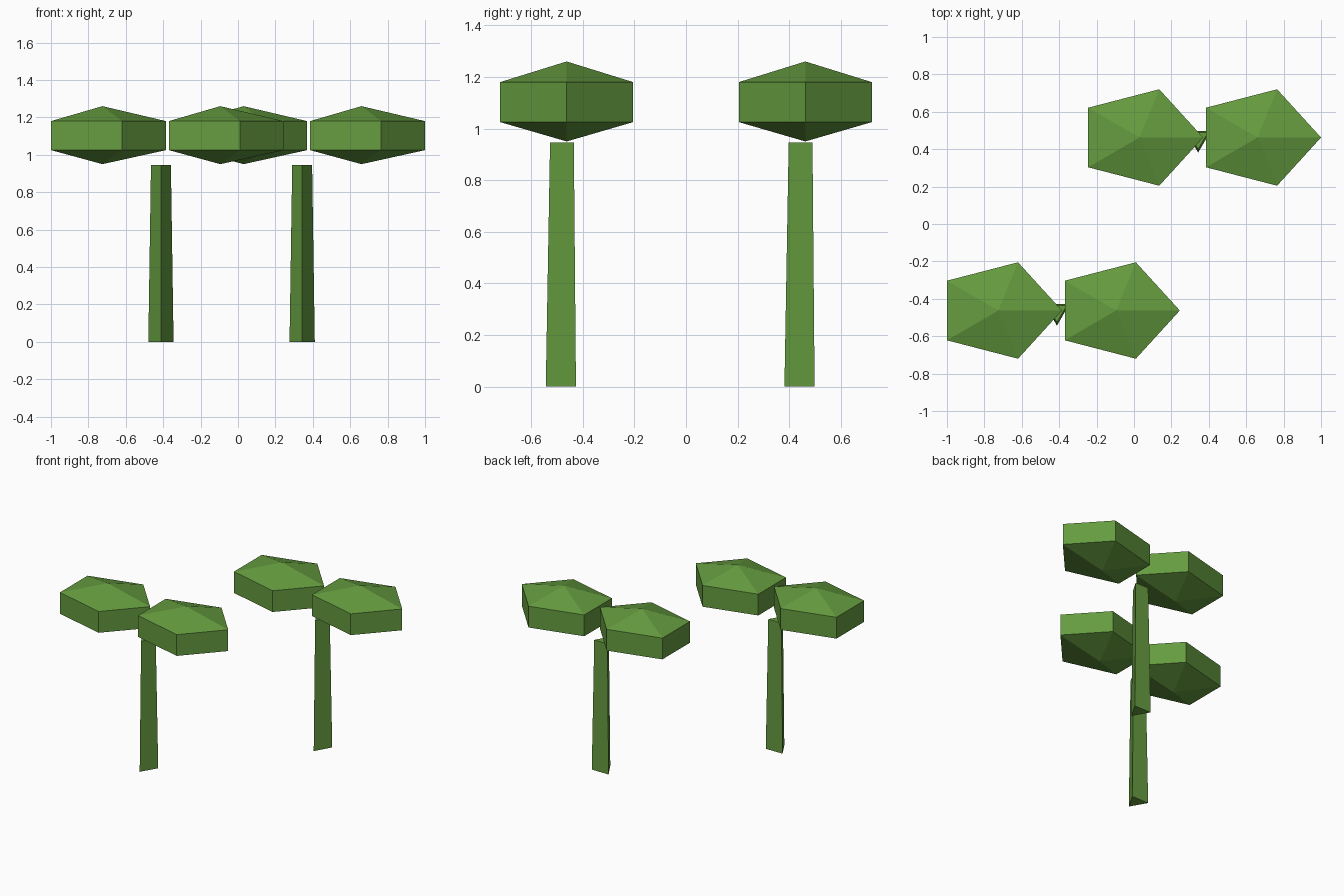
import bpy
import bmesh
from math import cos, sin, tau

if "Cube" in bpy.data.objects:
    bpy.data.objects.remove(bpy.data.objects["Cube"])

green = bpy.data.materials.new("leaf green")
green.diffuse_color = (0.13, 0.33, 0.05, 1)
green.use_nodes = True
green.node_tree.nodes["Principled BSDF"].inputs["Base Color"].default_value = green.diffuse_color


def ring(bm, n, rx, ry, z, start):
    """Add one closed ring of n points at height z."""
    return [bm.verts.new((rx * cos(start + tau * i / n),
                          ry * sin(start + tau * i / n), z)) for i in range(n)]


def bridge(bm, low, high):
    n = len(low)
    for i in range(n):
        j = (i + 1) % n
        bm.faces.new((low[i], low[j], high[j], high[i]))


def fan(bm, loop, z):
    """Close a ring with a shallow point on its axis."""
    tip = bm.verts.new((0, 0, z))
    for i in range(len(loop)):
        bm.faces.new((loop[i], loop[(i + 1) % len(loop)], tip))


def finish(bm, name, x, y):
    bmesh.ops.recalc_face_normals(bm, faces=bm.faces)
    mesh = bpy.data.meshes.new(name)
    bm.to_mesh(mesh)
    bm.free()
    mesh.materials.append(green)
    obj = bpy.data.objects.new(name, mesh)
    obj.location = (x, y, 0)
    bpy.context.collection.objects.link(obj)


# Tapered three-sided trunk with one edge facing the front
def trunk(name, x, y):
    bm = bmesh.new()
    low = ring(bm, 3, 0.078, 0.078, 0, -tau / 4)
    high = ring(bm, 3, 0.0615, 0.0615, 0.945, -tau / 4)
    bridge(bm, low, high)
    bm.faces.new(low)
    bm.faces.new(high)
    finish(bm, name, x, y)


# Five-sided canopy with shallow points above and below
def canopy(name, x, y):
    bm = bmesh.new()
    low = ring(bm, 5, 0.34, 0.271, 1.025, 0)
    high = ring(bm, 5, 0.34, 0.271, 1.18, 0)
    bridge(bm, low, high)
    fan(bm, low, 0.95)
    fan(bm, high, 1.26)
    finish(bm, name, x, y)


# Two identical trees, each with a pair of canopies
for tree, x, y in (("front", -0.41, -0.4625), ("back", 0.345, 0.4625)):
    trunk(tree + "_trunk", x - 0.002, y - 0.003)
    canopy(tree + "_left_canopy", x - 0.315, y)
    canopy(tree + "_right_canopy", x + 0.315, y)
